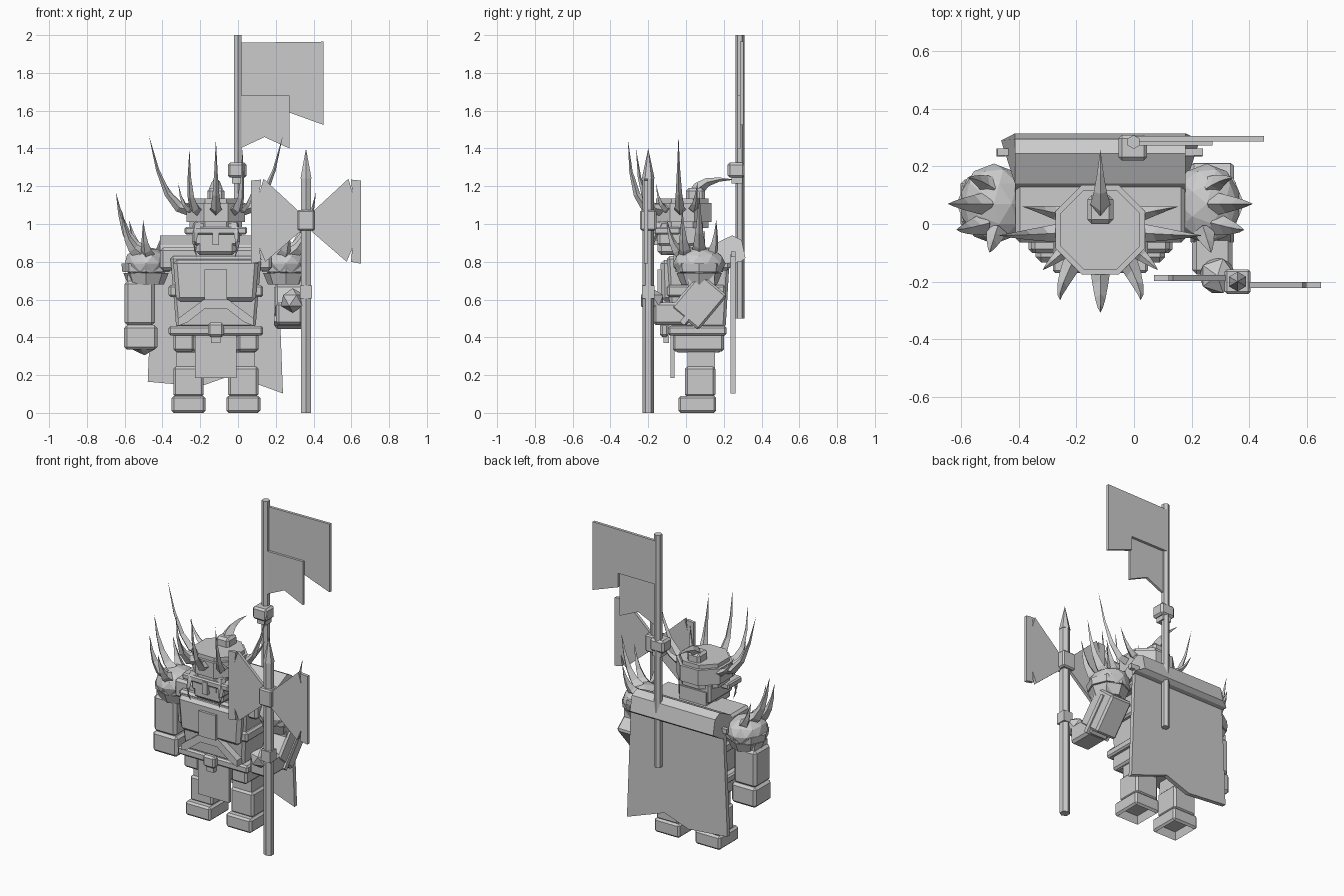
import bpy, bmesh
from math import radians
from mathutils import Vector, Matrix

cube = bpy.data.objects.get("Cube")
if cube:
    bpy.data.objects.remove(cube)

grey = bpy.data.materials.new("stone_grey")
grey.use_nodes = True
tone = (0.6, 0.6, 0.6, 1)
grey.diffuse_color = tone
grey.node_tree.nodes["Principled BSDF"].inputs["Base Color"].default_value = tone

CX = -0.117  # body centre line


def finish(name, bm):
    bmesh.ops.recalc_face_normals(bm, faces=bm.faces[:])
    me = bpy.data.meshes.new(name)
    bm.to_mesh(me)
    bm.free()
    me.materials.append(grey)
    ob = bpy.data.objects.new(name, me)
    bpy.context.scene.collection.objects.link(ob)
    return ob


def box(name, centre, size, bevel=0.0, taper=1.0, rot=None, hollow=0.0):
    """Chamfered box; taper scales the top, hollow recesses the underside."""
    bm = bmesh.new()
    bmesh.ops.create_cube(bm, size=1)
    for v in bm.verts:
        k = taper if v.co.z > 0 else 1
        v.co = Vector((v.co.x * size[0] * k, v.co.y * size[1] * k, v.co.z * size[2]))
    if bevel:
        bmesh.ops.bevel(bm, geom=bm.edges[:], offset=bevel, segments=1, affect='EDGES')
    if hollow:
        base = min(bm.faces, key=lambda f: f.calc_center_median().z)
        bmesh.ops.inset_region(bm, faces=[base], thickness=.015)
        for v in base.verts:
            v.co.z += hollow
    if rot:
        bmesh.ops.rotate(bm, verts=bm.verts[:], cent=(0, 0, 0), matrix=rot)
    bmesh.ops.translate(bm, verts=bm.verts[:], vec=centre)
    return finish(name, bm)


def prism(name, pts, lo, hi, axis='y'):
    """Extrude an outline: (x, z) along y, or (y, z) along x."""
    bm = bmesh.new()
    place = (lambda a, b, d: (a, d, b)) if axis == 'y' else (lambda a, b, d: (d, a, b))
    face = bm.faces.new([bm.verts.new(place(a, b, lo)) for a, b in pts])
    ext = bmesh.ops.extrude_face_region(bm, geom=[face])
    step = Vector(place(0, 0, hi - lo))
    for g in ext["geom"]:
        if isinstance(g, bmesh.types.BMVert):
            g.co += step
    return finish(name, bm)


def cone(name, x, y, z0, z1, r0, r1, sides=6):
    bm = bmesh.new()
    bmesh.ops.create_cone(bm, cap_ends=True, segments=sides, radius1=r0, radius2=r1, depth=z1 - z0)
    bmesh.ops.translate(bm, verts=bm.verts[:], vec=(x, y, (z0 + z1) / 2))
    return finish(name, bm)


def ball(name, centre, scale, level=1):
    bm = bmesh.new()
    bmesh.ops.create_icosphere(bm, subdivisions=level, radius=1)
    for v in bm.verts:
        v.co = Vector([v.co[i] * scale[i] + centre[i] for i in range(3)])
    return finish(name, bm)


def spike(name, base, bend, tip, r, rings=4):
    """Four-sided horn tapering along a quadratic curve."""
    a, b, c = Vector(base), Vector(bend), Vector(tip)
    bm = bmesh.new()
    prev = None
    for i in range(rings):
        t = i / rings
        p = a * (1 - t) ** 2 + b * 2 * t * (1 - t) + c * t * t
        q = ((b - a) * (1 - t) + (c - b) * t).to_track_quat('Z', 'Y')
        w = r * (1 - t)
        ring = [bm.verts.new(p + q @ Vector(o)) for o in ((w, 0, 0), (0, w, 0), (-w, 0, 0), (0, -w, 0))]
        if prev:
            for k in range(4):
                bm.faces.new((prev[k], prev[(k + 1) % 4], ring[(k + 1) % 4], ring[k]))
        else:
            bm.faces.new(ring[::-1])
        prev = ring
    end = bm.verts.new(c)
    for k in range(4):
        bm.faces.new((prev[k], prev[(k + 1) % 4], end))
    return finish(name, bm)


# legs, pauldrons and paired spikes
crown = [  # base, bend, tip, radius as offsets from the centre line
    ((.13, -.03, 1.07), (.27, -.04, 1.05), (.355, -.04, 1.47), .034),
    ((.09, -.12, 1.07), (.15, -.24, 1.05), (.14, -.265, 1.4), .036),
    ((.12, .03, 1.08), (.2, .05, 1.07), (.27, .06, 1.22), .03),
    ((.12, -.09, 1.08), (.18, -.14, 1.06), (.2, -.16, 1.22), .026)]
shoulder = [
    ((.39, .07, .85), (.49, .07, .9), (.53, .07, 1.17), .042),
    ((.40, .0, .84), (.48, -.02, .88), (.5, -.02, 1.08), .04),
    ((.36, -.02, .84), (.38, -.08, .87), (.385, -.1, 1.02), .038),
    ((.38, .13, .84), (.43, .16, .87), (.46, .16, 1.02), .038)]
for side, s in (("left", 1), ("right", -1)):
    x = CX + s * .145
    box(side + "_boot", (x, .06, .045), (.18, .2, .09), .012, hollow=.05)
    box(side + "_shin", (x, .075, .165), (.16, .16, .16), .012)
    box(side + "_thigh", (x - s * .005, .08, .29), (.135, .145, .14))
    x = CX + s * .37
    ball(side + "_pauldron", (x, .07, .79), (.118, .14, .09), 2)
    cone(side + "_pauldron_rim", x, .07, .745, .79, .125, .13, 8)
    cone(side + "_pauldron_lower", x, .07, .68, .74, .095, .12, 8)
    for label, group in (("crown_spike", crown), ("shoulder_spike", shoulder)):
        for i, (a, b, c, r) in enumerate(group):
            spike(f"{side}_{label}_{i + 1}", *[(CX + s * p[0], p[1], p[2]) for p in (a, b, c)], r)
    spike(side + "_tusk", (CX + s * .1, -.14, 1.0), (CX + s * .13, -.2, .9), (CX + s * .1, -.17, .82), .024)
    box(side + "_eye", (CX + s * .045, -.152, .925), (.05, .008, .03))
    box(side + "_hip_plate", (CX + s * .17, .065, .375), (.11, .27, .1), .012)

# hips, belt and torso
box("hips", (CX, .065, .37), (.44, .25, .1), .015)
box("belt", (CX, .06, .435), (.5, .31, .05), .01)
box("loincloth", (CX, -.072, .315), (.22, .02, .26))
box("buckle", (CX, -.115, .44), (.085, .045, .075), .012)
box("buckle_tongue", (CX, -.105, .39), (.05, .03, .04))
box("torso", (CX, .065, .64), (.42, .29, .38), .015, 1.15)
box("waist_strap", (CX, .055, .645), (.5, .31, .065), .012)
box("shoulder_yoke", (CX, .085, .815), (.59, .3, .12), .015)
box("chest_plate", (CX, -.07, .7), (.42, .12, .22), .02, 1.08)
box("chest_panel", (CX, -.135, .68), (.12, .03, .16))
chevron = [(.2, .46), (.15, .48), (.06, .55), (-.06, .55), (-.15, .48), (-.2, .46),
           (-.2, .5), (-.065, .6), (.065, .6), (.2, .5)]
prism("belly_chevron", [(CX + a, b) for a, b in chevron], -.13, -.07)

# head and helmet
box("neck", (CX, .0, .9), (.19, .2, .12))
box("jaw", (CX, -.06, .89), (.21, .18, .11), .02)
box("face", (CX, -.03, .95), (.23, .24, .13), .012)
box("brow", (CX, -.1, .965), (.33, .14, .04), .008)
box("nose_guard", (CX, -.155, .93), (.035, .04, .08))


def octagon(name, z0, z1, r0, r1):
    ob = cone(name, 0, 0, z0, z1, r0, r1, 8)
    ob.data.transform(Matrix.Translation((CX, -.02, 0)) @ Matrix.Rotation(radians(22.5), 4, 'Z'))


octagon("helmet", .98, 1.135, .15, .15)
octagon("helmet_band", 1.01, 1.11, .168, .168)
spike("front_crown_spike", (CX, -.15, 1.07), (CX, -.29, 1.05), (CX, -.308, 1.45), .036)
box("crest_base", (CX, .05, 1.155), (.09, .1, .07), .015)
spike("crest_horn", (CX, .05, 1.15), (CX, .07, 1.25), (CX, .26, 1.235), .045)

# cape with its heavy collar
collar = [(.11, .85), (.14, .89), (.245, .94), (.295, .915), (.315, .82), (.29, .8), (.14, .78)]
ob = prism("cape_collar", collar, CX - .345, CX + .345, 'x')
for v in ob.data.vertices:  # narrow the ridge, front and back face
    if v.co.z > .9 or v.co.y > .3 or v.co.y < .2:
        v.co.x = CX + (v.co.x - CX) * .86
hem = [(-.45, .84), (-.478, .165), (-.2, .14), (-.03, .2), (.238, .103), (.21, .84)]
prism("cape", hem, .235, .262)
box("cape_rod", (CX, .25, .84), (.715, .025, .03))

# hanging right arm
ax = CX - .403
box("right_upper_arm", (ax, .07, .67), (.13, .13, .12))
box("right_forearm", (ax, .07, .58), (.16, .16, .24), .018)
box("right_cuff", (ax + .005, .07, .4), (.175, .17, .13), .015)
ball("right_fist", (ax + .025, .06, .36), (.072, .075, .055))

# bent left arm
lx = .272
arm_turn = Matrix.Rotation(radians(-40), 3, 'X')
box("left_upper_arm", (lx, .08, .67), (.13, .14, .14))
box("left_forearm", (lx, .07, .59), (.15, .19, .24), .012, 1, arm_turn)
box("left_arm_band", (lx, .055, .565), (.165, .03, .24), 0, 1, arm_turn)
box("left_cuff", (lx, -.08, .525), (.14, .19, .12), .015)
ball("left_fist", (.29, -.18, .595), (.07, .07, .065))

# battle axe
sx, sy = .36, -.2
cone("axe_shaft", sx, sy, 0, 1.24, .031, .031)
cone("axe_point", sx, sy, 1.24, 1.4, .034, 0, 6)
box("axe_socket", (sx, sy, 1.02), (.09, .085, .11), .008)
box("axe_grip", (sx, sy, .64), (.065, .065, .07))
blade = [(.03, 1.06), (.225, 1.24), (.245, 1.17), (.238, 1.235), (.29, 1.23),
         (.29, .79), (.238, .8), (.245, .87), (.215, .8), (.03, .96)]
for side, s in (("left", 1), ("right", -1)):
    y = sy - s * .012
    prism(side + "_axe_blade", [(sx + s * a, b) for a, b in blade], y - .01, y + .01)

# banner
px, py = -.001, .285
cone("banner_pole", px, py, .5, 2, .024, .024)
box("banner_clamp", (px - .003, .265, 1.285), (.1, .09, .08), .012)
box("banner_clamp_neck", (px, .27, 1.235), (.06, .06, .04))
prism("banner_large", [(0, 1.96), (.452, 1.965), (.452, 1.525), (.272, 1.59), (.272, 1.68), (0, 1.68)], .287, .305)
prism("banner_small", [(0, 1.68), (.272, 1.68), (.272, 1.4), (.14, 1.46), (0, 1.395)], .272, .288)
